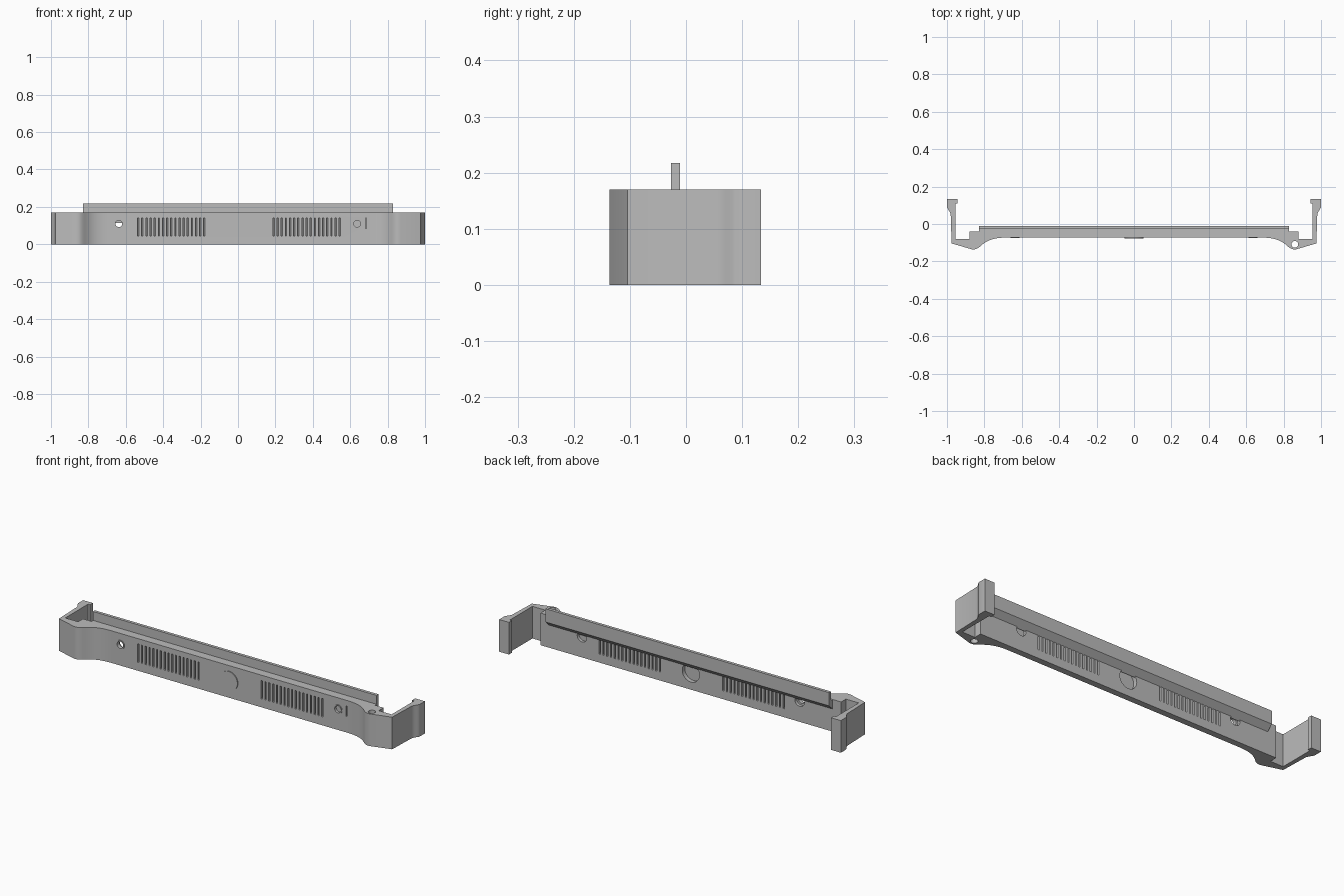
import bpy, bmesh, math
from mathutils import Matrix, Vector

if "Cube" in bpy.data.objects:
    bpy.data.objects.remove(bpy.data.objects["Cube"], do_unlink=True)

grey = bpy.data.materials.new("plain grey")
grey.use_nodes = True
grey.diffuse_color = (0.5, 0.5, 0.5, 1)
grey.node_tree.nodes["Principled BSDF"].inputs["Base Color"].default_value = (0.5, 0.5, 0.5, 1)


def make(name, bm):
    bmesh.ops.recalc_face_normals(bm, faces=bm.faces)
    mesh = bpy.data.meshes.new(name)
    bm.to_mesh(mesh)
    bm.free()
    mesh.materials.append(grey)
    ob = bpy.data.objects.new(name, mesh)
    bpy.context.collection.objects.link(ob)
    return ob


def extrude(name, points, offset):
    bm = bmesh.new()
    face = bm.faces.new([bm.verts.new(p) for p in points])
    new = bmesh.ops.extrude_face_region(bm, geom=[face])["geom"]
    bmesh.ops.translate(bm, vec=offset, verts=[v for v in new if isinstance(v, bmesh.types.BMVert)])
    return make(name, bm)


def rod(bm, x, z, radius, y0, y1):
    """Cylinder along y."""
    place = Matrix.Translation((x, (y0 + y1) / 2, z)) @ Matrix.Rotation(math.pi / 2, 4, "X")
    bmesh.ops.create_cone(bm, cap_ends=True, segments=40, radius1=radius, radius2=radius,
                          depth=y1 - y0, matrix=place)


def slit(bm, x, z, width, height, depth, y, turn=0):
    place = (Matrix.Translation((x, y, z)) @ Matrix.Rotation(turn, 4, "Z")
             @ Matrix.Diagonal((width, depth, height, 1)))
    bmesh.ops.create_cube(bm, size=1, matrix=place)


def activate(ob):
    bpy.ops.object.select_all(action="DESELECT")
    ob.select_set(True)
    bpy.context.view_layer.objects.active = ob


def cut(ob, cutter):
    cutter.hide_render = True
    mod = ob.modifiers.new("cut", "BOOLEAN")
    mod.operation, mod.solver, mod.object = "DIFFERENCE", "EXACT", cutter
    activate(ob)
    bpy.ops.object.modifier_apply(modifier=mod.name)


def bezier(a, b, c, d, n):
    a, b, c, d = map(Vector, (a, b, c, d))
    pts = []
    for i in range(n + 1):
        t = i / n
        s = 1 - t
        pts.append(tuple(a * s**3 + b * 3 * s * s * t + c * 3 * s * t * t + d * t**3))
    return pts


# Plan outline of the right half, from the front middle round to the back
half = bezier((0.69, -0.073), (0.77, -0.073), (0.80, -0.10), (0.825, -0.122), 12)
half += bezier((0.825, -0.122), (0.84, -0.134), (0.85, -0.138), (0.868, -0.135), 5)[1:]
half += [(0.975, -0.104), (0.98, 0.05)]
half += bezier((0.98, 0.05), (0.983, 0.068), (0.994, 0.075), (1.0, 0.09), 6)[1:]
half += [(1.0, 0.134), (0.943, 0.134), (0.943, 0.11), (0.955, 0.11),
         (0.955, -0.08), (0.88, -0.08), (0.88, -0.04)]
outline = half + [(-x, y) for x, y in reversed(half)]
body = extrude("front_panel_with_clips", [(x, y, 0) for x, y in outline], (0, 0, 0.17))

# Vent slits, angled so that they do not show straight through
bm = bmesh.new()
for side in (-1, 1):
    for i in range(17):
        slit(bm, side * (0.185 + i * 0.0221), 0.093, 0.007, 0.097, 0.09, -0.056, math.radians(18))
slit(bm, 0.685, 0.112, 0.006, 0.055, 0.02, -0.073)
vents = make("vent_cutter", bm)

# Round pockets behind the panel
bm = bmesh.new()
rod(bm, 0, 0.09, 0.05, -0.062, 0)
for side in (-1, 1):
    rod(bm, side * 0.637, 0.11, 0.028, -0.056, 0)
pockets = make("pocket_cutter", bm)

# Screw hole through one side, blind on the other, and a pin hole in the corner
bm = bmesh.new()
rod(bm, -0.637, 0.11, 0.018, -0.1, 0)
rod(bm, 0.637, 0.11, 0.018, -0.1, -0.063)
bmesh.ops.create_cone(bm, cap_ends=True, segments=32, radius1=0.018, radius2=0.018, depth=0.5,
                      matrix=Matrix.Translation((0.86, -0.109, 0.1)))
holes = make("hole_cutter", bm)

for cutter in (vents, pockets, holes):
    cut(body, cutter)

# Upright lip along the back with a chamfered underside
lip = extrude("rear_lip", [(-0.83, -0.045, 0.115), (-0.83, -0.011, 0.147), (-0.83, -0.011, 0.217),
                           (-0.83, -0.027, 0.217), (-0.83, -0.027, 0.17), (-0.83, -0.045, 0.17)],
              (1.66, 0, 0))

# Raised round button and screw hole rims
bm = bmesh.new()
rod(bm, 0, 0.09, 0.051, -0.078, -0.066)
button = make("centre_button", bm)
bm = bmesh.new()
for side in (-1, 1):
    rod(bm, side * 0.637, 0.11, 0.024, -0.076, -0.07)
rims = make("screw_hole_rims", bm)
cut(rims, holes)

for cutter in (vents, pockets, holes):
    bpy.data.objects.remove(cutter, do_unlink=True)
for ob in (body, lip, button, rims):
    activate(ob)
    bpy.ops.object.shade_smooth_by_angle(angle=math.radians(30))
